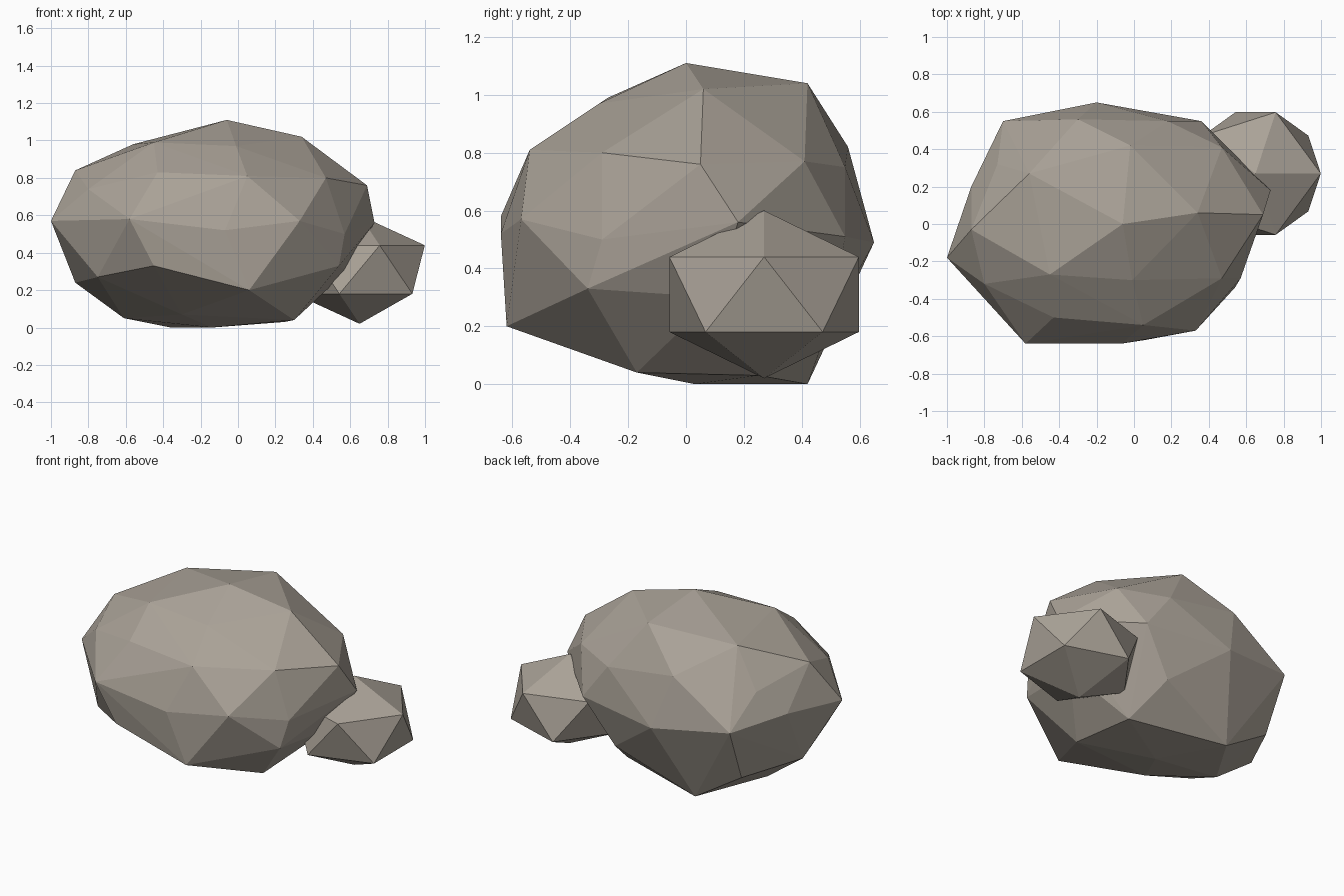
import bpy
import bmesh

# Remove the default cube
cube = bpy.data.objects.get("Cube")
if cube:
    bpy.data.objects.remove(cube, do_unlink=True)


def make_material(name, colour):
    material = bpy.data.materials.new(name)
    material.use_nodes = True
    material.diffuse_color = colour
    shader = material.node_tree.nodes["Principled BSDF"]
    shader.inputs["Base Color"].default_value = colour
    shader.inputs["Roughness"].default_value = 0.9
    return material


stone = make_material("warm grey stone", (0.4, 0.36, 0.31, 1))


def add_object(name, builder, material):
    """Make a flat shaded object from geometry made by builder(bm)."""
    mesh = bpy.data.meshes.new(name)
    bm = bmesh.new()
    builder(bm)
    bmesh.ops.recalc_face_normals(bm, faces=bm.faces)
    bm.to_mesh(mesh)
    bm.free()
    mesh.materials.append(material)
    for polygon in mesh.polygons:
        polygon.use_smooth = False
    obj = bpy.data.objects.new(name, mesh)
    bpy.context.collection.objects.link(obj)
    return obj


# Chiselled corners of the large stone, grouped in bands from top to bottom
crown = [(-.06, 0, 1.11), (-.02, .42, 1.04), (.34, .06, 1.02),
         (-.01, -.3, .97), (-.45, -.27, .99), (-.56, .27, .98)]

shoulder = [(-.87, -.03, .84), (-.8, -.32, .74), (-.43, -.5, .83),
            (.05, -.54, .81), (.47, -.29, .8), (.69, .05, .76),
            (.47, .41, .77), (.18, .55, .75), (-.3, .56, .82), (-.73, .32, .74)]

waist = [(-1, -.18, .57), (-.58, -.64, .58), (-.07, -.64, .52),
         (.33, -.57, .57), (.57, -.29, .5), (.73, .18, .56),
         (.36, .55, .51), (-.2, .65, .49), (-.7, .55, .55), (-.87, .2, .59)]

underside = [(-.75, -.37, .27), (-.45, -.61, .33), (.06, -.62, .2),
             (.54, -.34, .33), (.58, .1, .3), (.16, .5, .22),
             (-.68, .4, .2), (-.87, .04, .24)]

foot = [(-.36, .42, 0), (-.61, .03, .05), (-.3, -.25, .07),
        (.3, -.17, .04), (.25, .25, .03), (-.14, .03, 0)]


# Large stone: faceted shell stretched over the corner bands
def build_large_stone(bm):
    for band in (crown, shoulder, waist, underside, foot):
        for corner in band:
            bm.verts.new(corner)
    hull = bmesh.ops.convex_hull(bm, input=bm.verts)
    inner = set(hull["geom_interior"]) | set(hull["geom_unused"])
    loose = [part for part in inner if isinstance(part, bmesh.types.BMVert)]
    bmesh.ops.delete(bm, geom=loose, context="VERTS")


# Small stone: a squashed twenty-sided ball leaning on the large one
def build_small_stone(bm):
    ball = bmesh.ops.create_icosphere(bm, subdivisions=1, radius=1)
    bmesh.ops.scale(bm, vec=(.39, .385, .29), verts=ball["verts"])
    bmesh.ops.translate(bm, vec=(.65, .27, .31), verts=ball["verts"])


add_object("large_stone", build_large_stone, stone)
add_object("small_stone", build_small_stone, stone)
